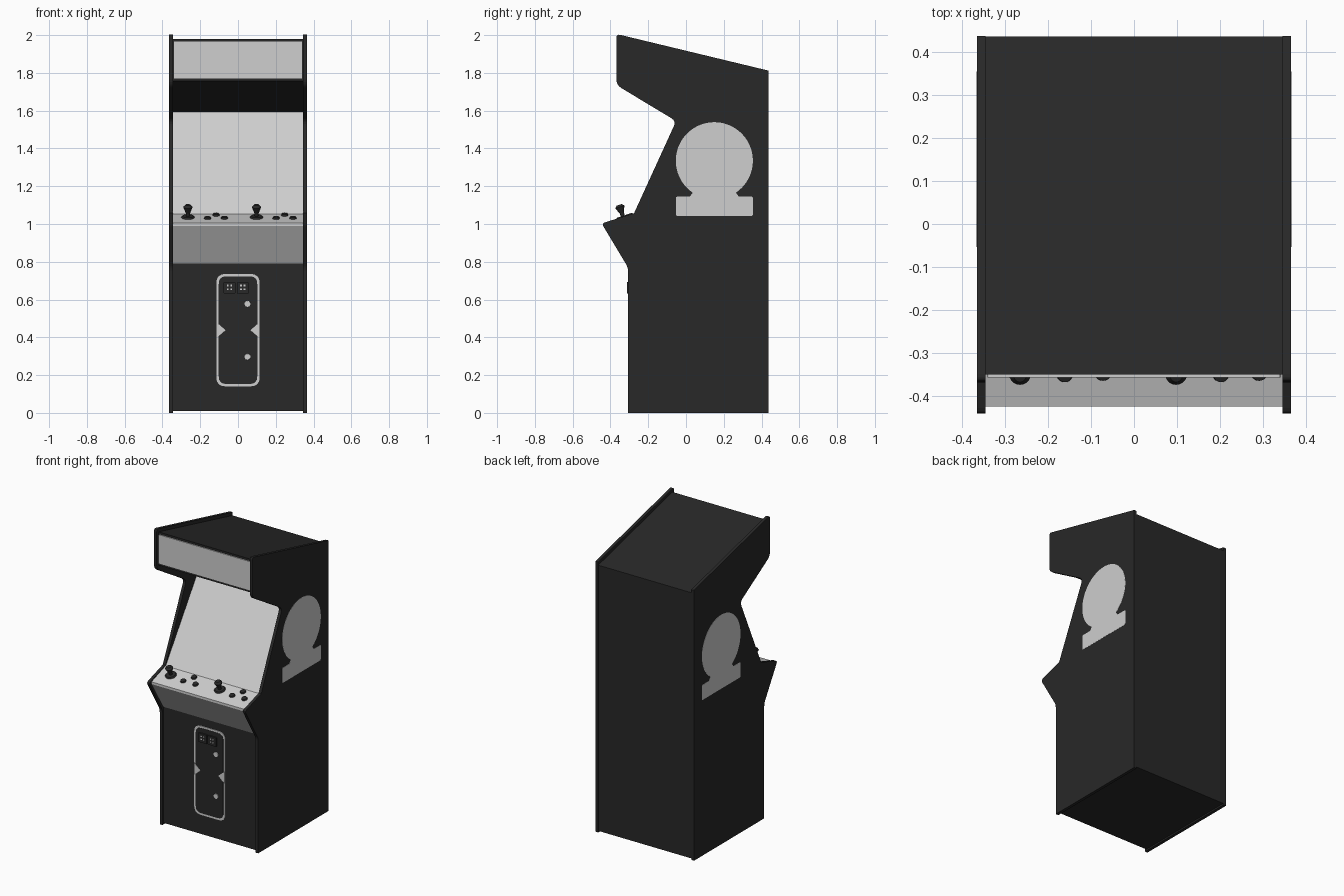
import bpy, bmesh, math
from mathutils import Vector

cube = bpy.data.objects.get("Cube")
if cube:
    bpy.data.objects.remove(cube, do_unlink=True)


def material(name, value):
    m = bpy.data.materials.new(name)
    m.use_nodes = True
    color = (value, value, value, 1)
    m.diffuse_color = color
    m.node_tree.nodes["Principled BSDF"].inputs["Base Color"].default_value = color
    return m


BLACK = material("cabinet black", 0.021)
GREY = material("light grey", 0.62)


def rounded(points, steps=4):
    """Round each (a, b, radius) corner with a short quadratic arc."""
    out = []
    for i, (a, b, r) in enumerate(points):
        p = Vector((a, b))
        if r == 0:
            out.append(p)
            continue
        before = Vector(points[i - 1][:2])
        after = Vector(points[(i + 1) % len(points)][:2])
        s = p + (before - p).normalized() * r
        e = p + (after - p).normalized() * r
        for k in range(steps + 1):
            t = k / steps
            out.append(s * (1 - t) ** 2 + p * 2 * t * (1 - t) + e * t ** 2)
    return out


def rect(cx, cz, w, h, r=0):
    return rounded([(cx + sx * w / 2, cz + sz * h / 2, r)
                    for sx, sz in ((-1, -1), (1, -1), (1, 1), (-1, 1))])


def prism(name, outline, axis, lo, hi, mat):
    """Extrude an outline along x (outline in y, z) or y (outline in x, z)."""
    bm = bmesh.new()

    def put(p, d):
        return bm.verts.new((d, p[0], p[1]) if axis == "x" else (p[0], d, p[1]))
    a = [put(p, lo) for p in outline]
    b = [put(p, hi) for p in outline]
    bm.faces.new(a)
    bm.faces.new(b[::-1])
    n = len(a)
    for i in range(n):
        j = (i + 1) % n
        bm.faces.new((a[i], b[i], b[j], a[j]))
    bmesh.ops.recalc_face_normals(bm, faces=bm.faces[:])
    mesh = bpy.data.meshes.new(name)
    bm.to_mesh(mesh)
    bm.free()
    mesh.materials.append(mat)
    obj = bpy.data.objects.new(name, mesh)
    bpy.context.collection.objects.link(obj)
    return obj


def peg(name, base, direction, r1, r2, depth, mat):
    """Round peg standing on base and pointing along direction."""
    d = Vector(direction).normalized()
    bpy.ops.mesh.primitive_cone_add(
        vertices=20, radius1=r1, radius2=r2, depth=depth,
        location=Vector(base) + d * depth / 2,
        rotation=d.to_track_quat("Z", "Y").to_euler())
    obj = bpy.context.object
    obj.name = name
    obj.data.materials.append(mat)
    bpy.ops.object.shade_smooth_by_angle(angle=math.radians(40))
    return obj


IN, OUT = 0.345, 0.365

# Side panels
side = rounded([(-0.307, 0, 0), (-0.307, 0.77, 0.02), (-0.447, 1.003, 0.02),
                (-0.275, 1.057, 0), (-0.052, 1.545, 0.03), (-0.368, 1.735, 0.03),
                (-0.368, 2.006, 0.02), (0.437, 1.812, 0), (0.437, 0, 0)])

# Side emblem: disc on a foot bar, traced as one outline
CY, CZ, R = 0.15, 1.335, 0.204
arc = [(CY + R * math.cos(math.radians(t)), CZ + R * math.sin(math.radians(t)))
       for t in range(-56, 237, 4)]
foot = rounded([(CY - 0.13, 1.145, 0), (CY - R, 1.145, 0.01), (CY - R, 1.043, 0.01),
                (CY + R, 1.043, 0.01), (CY + R, 1.145, 0.01), (CY + 0.13, 1.145, 0)])
for s, label in ((1, "left"), (-1, "right")):
    prism(label + "_side_panel", side, "x", s * IN, s * OUT, BLACK)
    prism(label + "_side_emblem", arc + foot, "x", s * OUT, s * (OUT + 0.001), GREY)

# Cabinet core between the sides
core = [(-0.295, 0.01), (-0.295, 0.8), (-0.275, 1.04), (0.1, 1.59), (-0.35, 1.757),
        (-0.35, 1.98), (0.436, 1.79), (0.436, 0.01)]
prism("cabinet_core", core, "x", -IN, IN, BLACK)

# Screen, set back between the sides
prism("screen", [(-0.278, 1.045), (0.097, 1.595), (0.105, 1.585), (-0.27, 1.035)],
      "x", -IN, IN, GREY)

# Marquee
prism("marquee", rect(0, 1.868, 0.68, 0.196, 0.006), "y", -0.357, -0.349, GREY)

# Control panel with deck, front lip and sloping apron
DECK_FRONT, DECK_BACK = Vector((0, -0.424, 1.004)), Vector((0, -0.275, 1.054))
panel = [(-0.3, 0.79), (-0.424, 0.989), DECK_FRONT.yz, DECK_BACK.yz, (-0.26, 0.79)]
prism("control_panel", panel, "x", -IN, IN, GREY)
slope = DECK_BACK - DECK_FRONT
deck_up = Vector((0, -slope.z, slope.y))


def on_deck(x, t):
    p = DECK_FRONT.lerp(DECK_BACK, t)
    p.x = x
    return p


# Joysticks and buttons for each player
for player, x in ((1, -0.265), (2, 0.098)):
    tag = f"_{player}"
    base = on_deck(x, 0.62)
    up = deck_up.normalized()
    peg("joystick_base" + tag, base, up, 0.036, 0.03, 0.008, BLACK)
    peg("joystick_shaft" + tag, base, up, 0.01, 0.012, 0.03, BLACK)
    peg("joystick_grip" + tag, base + up * 0.025, up, 0.012, 0.025, 0.033, BLACK)
    peg("joystick_cap" + tag, base + up * 0.058, up, 0.025, 0.014, 0.012, BLACK)
    for i, (dx, t) in enumerate(((0.104, 0.5), (0.149, 0.84), (0.193, 0.52))):
        peg(f"button{tag}_{i + 1}", on_deck(x + dx, t), up, 0.019, 0.016, 0.009, BLACK)

# Start buttons on the apron
for i, x in enumerate((-0.16, 0.147)):
    peg(f"start_button_{i + 1}", (x, -0.352, 0.906), (0, -0.85, -0.53),
        0.019, 0.016, 0.01, GREY)

# Coin door
prism("coin_door_frame", rect(0, 0.438, 0.23, 0.596, 0.05), "y", -0.3, -0.294, GREY)
prism("coin_door", rect(0, 0.438, 0.204, 0.57, 0.04), "y", -0.302, -0.294, BLACK)
for s, label in ((1, "left"), (-1, "right")):
    notch = [(s * 0.112, 0.478), (s * 0.066, 0.438), (s * 0.112, 0.398)]
    prism(label + "_door_notch", notch, "y", -0.3035, -0.295, GREY)
for i, z in enumerate((0.577, 0.297)):
    peg(f"door_lock_{i + 1}", (0.05, -0.302, z), (0, -1, 0), 0.017, 0.016, 0.005, GREY)

# Coin slots with small corner marks
for i, x in enumerate((-0.045, 0.025)):
    prism(f"coin_slot_{i + 1}", rect(x, 0.662, 0.062, 0.06, 0.004), "y",
          -0.312, -0.3, BLACK)
    for sx in (-1, 1):
        for sz in (-1, 1):
            prism(f"coin_slot_mark_{i + 1}", rect(x + sx * 0.009, 0.664 + sz * 0.01, 0.01, 0.009),
                  "y", -0.3135, -0.311, GREY)
